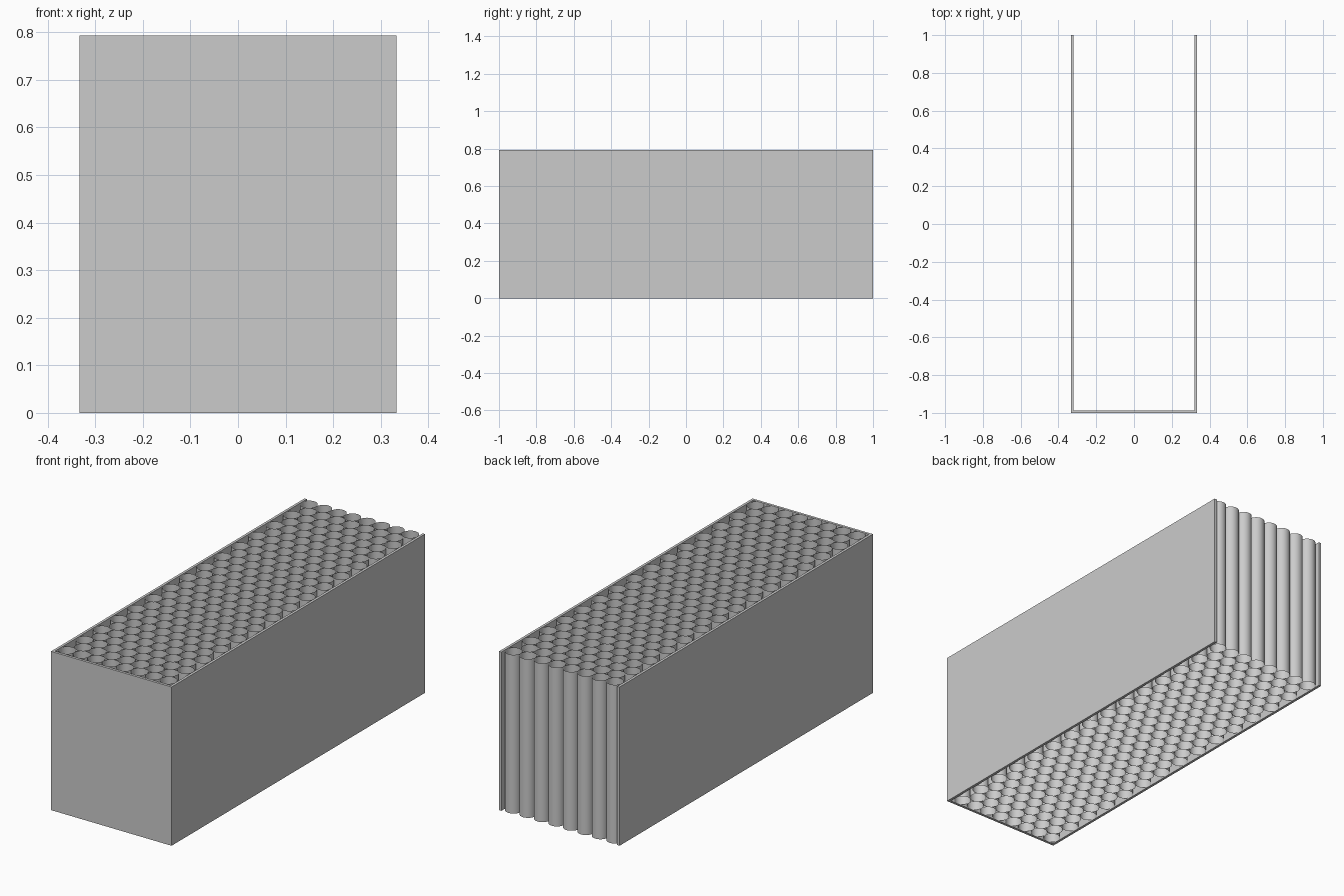
import bpy, bmesh
from mathutils import Matrix

if "Cube" in bpy.data.objects:
    bpy.data.objects.remove(bpy.data.objects["Cube"])

HALF_W, HALF_L, HEIGHT, WALL = 0.333, 1.0, 0.793, 0.013
PITCH_X, RADIUS, ROWS = 0.08, 0.0395, 29

grey = bpy.data.materials.new("plain_grey")
grey.use_nodes = True
colour = (0.6, 0.6, 0.6, 1)
grey.diffuse_color = colour
grey.node_tree.nodes["Principled BSDF"].inputs["Base Color"].default_value = colour


def add_object(name, bm):
    mesh = bpy.data.meshes.new(name)
    bm.to_mesh(mesh)
    bm.free()
    mesh.materials.append(grey)
    obj = bpy.data.objects.new(name, mesh)
    bpy.context.collection.objects.link(obj)
    return obj


# Three-sided casing: U-shaped plan, open at the back, top and bottom
inner = HALF_W - WALL
half = [(HALF_W, -HALF_L), (HALF_W, HALF_L), (inner, HALF_L), (inner, -HALF_L + WALL)]
outline = half + [(-x, y) for x, y in reversed(half)]
bm = bmesh.new()
base = bm.faces.new([bm.verts.new((x, y, 0)) for x, y in outline])
lifted = bmesh.ops.extrude_face_region(bm, geom=[base], use_keep_orig=True)["geom"]
bmesh.ops.translate(bm, vec=(0, 0, HEIGHT),
                    verts=[v for v in lifted if isinstance(v, bmesh.types.BMVert)])
bmesh.ops.recalc_face_normals(bm, faces=bm.faces)
add_object("casing", bm)

# Staggered bundle of thin open tubes, alternating eight and seven per row
first = -HALF_L + WALL + RADIUS
pitch_y = (HALF_L - RADIUS - first) / (ROWS - 1)
bm = bmesh.new()
for row in range(ROWS):
    count = 8 - row % 2
    for col in range(count):
        x = (col - (count - 1) / 2) * PITCH_X
        place = Matrix.Translation((x, first + row * pitch_y, HEIGHT / 2))
        bmesh.ops.create_cone(bm, cap_ends=False, segments=32, radius1=RADIUS,
                              radius2=RADIUS, depth=HEIGHT, matrix=place)
for face in bm.faces:
    face.smooth = True
add_object("tube_bundle", bm)
